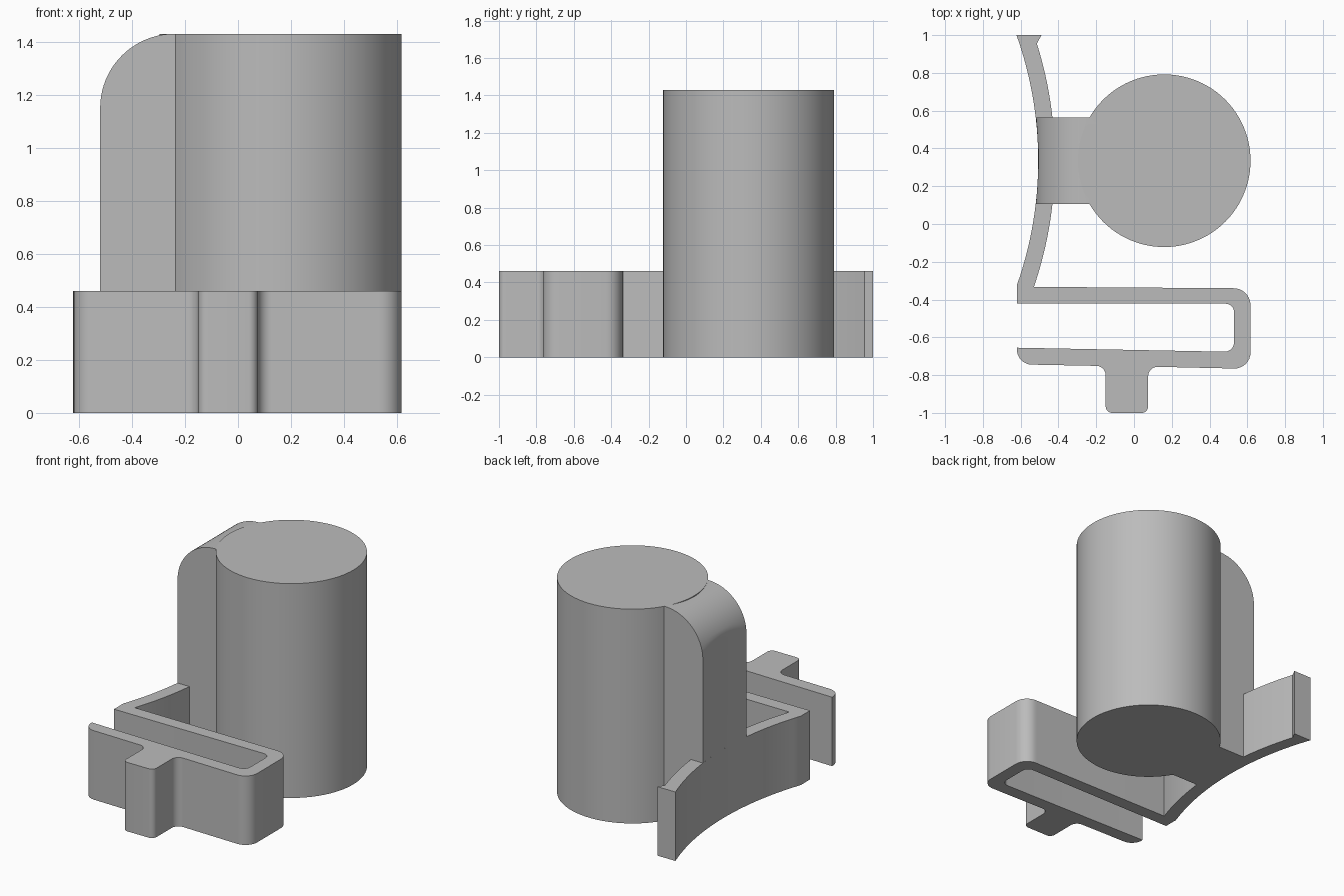
import bpy, bmesh
from math import sin, cos, pi, sqrt, asin, radians
from mathutils import Vector

cube = bpy.data.objects.get("Cube")
if cube:
    bpy.data.objects.remove(cube, do_unlink=True)

grey = bpy.data.materials.new("plain grey")
grey.use_nodes = True
grey.diffuse_color = (0.5, 0.5, 0.5, 1)
grey.node_tree.nodes["Principled BSDF"].inputs["Base Color"].default_value = (0.5, 0.5, 0.5, 1)

CX, CY, R = 0.16, 0.335, 0.457          # cylinder plan
TOP, CLIP_TOP = 1.43, 0.46
ARC_X, ARC_OUT, ARC_IN = -2.487, 1.98, 2.068   # bowed wall plan


def make(name, bm):
    bmesh.ops.recalc_face_normals(bm, faces=bm.faces)
    me = bpy.data.meshes.new(name)
    bm.to_mesh(me)
    bm.free()
    me.materials.append(grey)
    ob = bpy.data.objects.new(name, me)
    bpy.context.collection.objects.link(ob)
    return ob


def prism(name, plan, height):
    bm = bmesh.new()
    face = bm.faces.new([bm.verts.new((x, y, 0)) for x, y in plan])
    out = bmesh.ops.extrude_face_region(bm, geom=[face])["geom"]
    bmesh.ops.translate(bm, vec=(0, 0, height),
                        verts=[v for v in out if isinstance(v, bmesh.types.BMVert)])
    return make(name, bm)


def rounded(corners, steps=8):
    """Polyline through (x, y, radius) corners, rounding each by its radius."""
    pts = []
    n = len(corners)
    for i, (x, y, r) in enumerate(corners):
        p = Vector((x, y))
        if r == 0:
            pts.append((x, y))
            continue
        a = (Vector(corners[i - 1][:2]) - p).normalized()
        b = (Vector(corners[(i + 1) % n][:2]) - p).normalized()
        half = a.angle(b) / 2
        c = p + (a + b).normalized() * (r / sin(half))
        t = r * cos(half) / sin(half)
        u, v = p + a * t - c, p + b * t - c
        sweep = u.angle(v)
        for k in range(steps + 1):
            f = k / steps
            q = c + (u * sin((1 - f) * sweep) + v * sin(f * sweep)) / sin(sweep)
            pts.append((q.x, q.y))
    return pts


def bow(radius, y0, y1, n=24):
    """Points on the bowed wall between two y values."""
    a0, a1 = asin((y0 - CY) / radius), asin((y1 - CY) / radius)
    return [(ARC_X + radius * cos(a0 + (a1 - a0) * k / n),
             CY + radius * sin(a0 + (a1 - a0) * k / n)) for k in range(n + 1)]


# Spring clip: bowed wall, folded strip and tab as one plan outline
strip = rounded([
    (0.617, -0.333, 0.09), (0.617, -0.767, 0.085),
    (0.075, -0.755, 0.05), (0.075, -1.0, 0.035),
    (-0.15, -1.0, 0.035), (-0.15, -0.752, 0.05),
    (-0.62, -0.743, 0.08), (-0.62, -0.655, 0),
    (0.53, -0.677, 0.05), (0.53, -0.422, 0.045),
    (-0.62, -0.422, 0)])
plan = strip + bow(ARC_OUT, -0.325, 1.0) + [(-0.49, 1.0)] + bow(ARC_IN, 0.955, -0.333)
clip = prism("spring_clip", plan, CLIP_TOP)

# Neck: rounded at the upper outer edge, following the bow of the wall
fillet = 0.28
profile = [(-0.47, 0), (-0.47, CLIP_TOP), (-0.53, CLIP_TOP)]
profile += [(-0.24 - fillet * cos(pi / 2 * k / 20), TOP - fillet + fillet * sin(pi / 2 * k / 20))
            for k in range(21)]
profile += [(0.1, TOP), (0.1, 0)]
bm = bmesh.new()
rings = []
for k in range(13):
    y = 0.105 + 0.46 * k / 12
    wall = ARC_X + sqrt(ARC_OUT ** 2 - (y - CY) ** 2)
    rings.append([bm.verts.new((max(x, wall), y, z)) for x, z in profile])
for a, b in zip(rings, rings[1:]):
    for i in range(len(a)):
        j = (i + 1) % len(a)
        bm.faces.new((a[i], a[j], b[j], b[i]))
bm.faces.new(rings[0])
bm.faces.new(rings[-1][::-1])
neck = make("neck", bm)

# Main cylinder
body = prism("clip_body", [(CX + R * cos(2 * pi * k / 96), CY + R * sin(2 * pi * k / 96))
                           for k in range(96)], TOP)

# Join everything into one solid
bpy.context.view_layer.objects.active = body
for part in (neck, clip):
    mod = body.modifiers.new("join " + part.name, 'BOOLEAN')
    mod.operation, mod.solver, mod.object = 'UNION', 'EXACT', part
    bpy.ops.object.modifier_apply(modifier=mod.name)
    bpy.data.objects.remove(part, do_unlink=True)

bpy.ops.object.select_all(action='DESELECT')
body.select_set(True)
bpy.ops.object.shade_smooth_by_angle(angle=radians(25))
